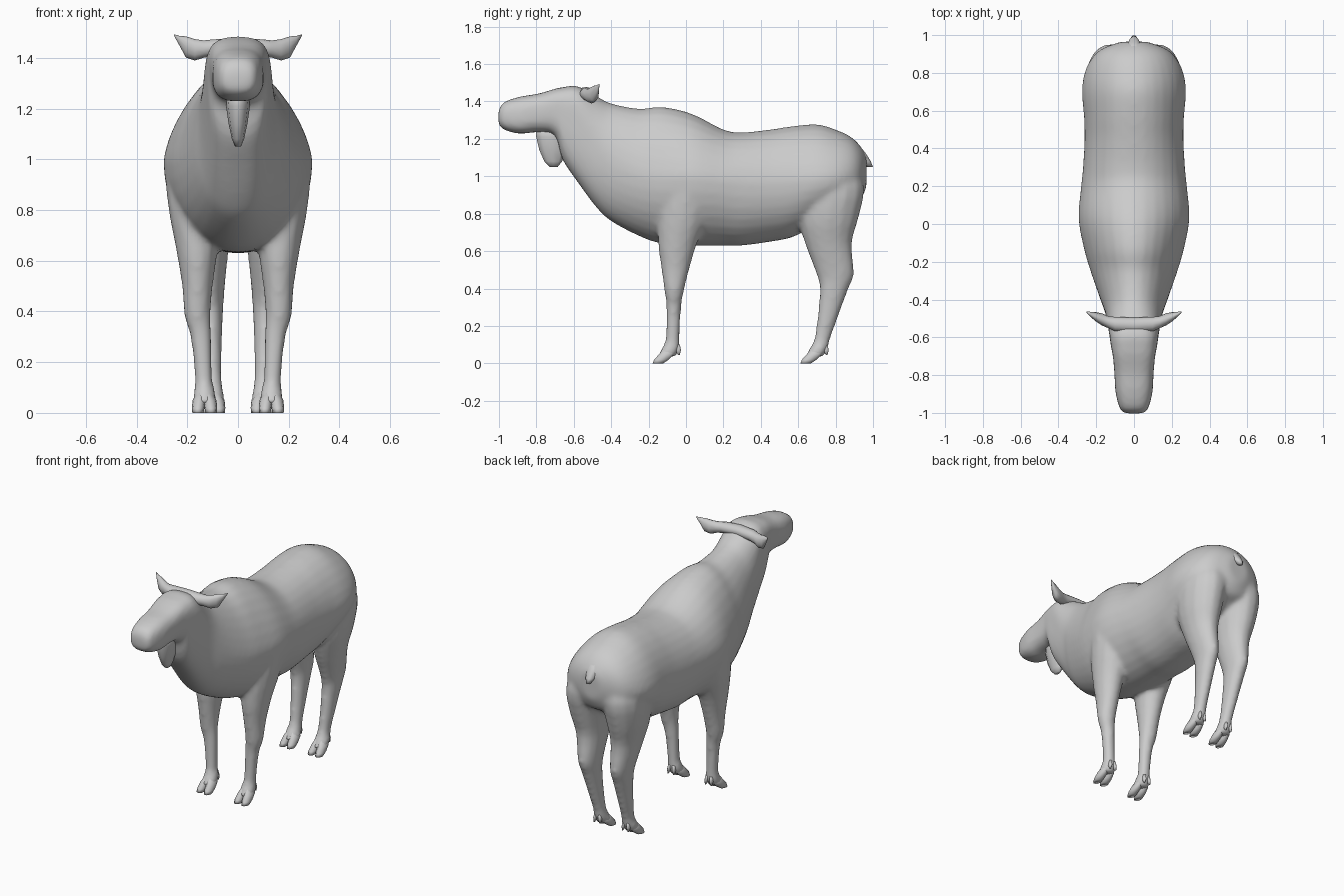
import bpy, bmesh, math

hide = bpy.data.materials.new("grey_hide")
hide.diffuse_color = (0.6, 0.6, 0.6, 1)


def skin(bm, rings):
    """Bridge rings of points into one closed tube."""
    loops = [[bm.verts.new(p) for p in r] for r in rings]
    n = len(loops[0])
    faces = []
    for a, b in zip(loops, loops[1:]):
        for i in range(n):
            j = (i + 1) % n
            faces.append(bm.faces.new((a[i], a[j], b[j], b[i])))
    faces.append(bm.faces.new(loops[0][::-1]))
    faces.append(bm.faces.new(loops[-1]))
    bmesh.ops.recalc_face_normals(bm, faces=faces)


def circle(n, power=1.0):
    for i in range(n):
        t = math.tau * i / n
        c, s = math.cos(t), math.sin(t)
        yield (math.copysign(abs(c) ** power, c), math.copysign(abs(s) ** power, s))


def smooth_rows(rows, steps=4):
    """Insert rows between the given ones with a gentle cubic blend."""
    out = []
    for i in range(len(rows) - 1):
        a, b = rows[max(i - 1, 0)], rows[i]
        c, d = rows[i + 1], rows[min(i + 2, len(rows) - 1)]
        for k in range(steps):
            t = k / steps
            out.append(tuple(
                0.5 * (2 * q + (r - p) * t + (2 * p - 5 * q + 4 * r - s) * t * t
                       + (3 * q - p - 3 * r + s) * t ** 3)
                for p, q, r, s in zip(a, b, c, d)))
    return out + [rows[-1]]


def upright(bm, rows, side=1, n=14, dx=0, dy=0):
    """Horizontal rings: z, centre x, half width, front y, back y."""
    skin(bm, [[(side * (cx + dx + rx * c), dy + (y0 + y1) / 2 + (y1 - y0) / 2 * s, z)
               for c, s in circle(n)] for z, cx, rx, y0, y1 in rows])


def finish(name, bm):
    mesh = bpy.data.meshes.new(name)
    bm.to_mesh(mesh)
    bm.free()
    for p in mesh.polygons:
        p.use_smooth = True
    mesh.materials.append(hide)
    ob = bpy.data.objects.new(name, mesh)
    bpy.context.collection.objects.link(ob)
    return ob


# Torso, neck and head: y, top, bottom, half width, widest height, roundness, back slope
torso = [
    (-1.003, 1.35, 1.28, 0.05, 1.32, 0.75, 1),
    (-0.975, 1.395, 1.25, 0.076, 1.32, 0.72, 1),
    (-0.89, 1.425, 1.228, 0.098, 1.32, 0.72, 1),
    (-0.79, 1.442, 1.236, 0.104, 1.34, 0.72, 1),
    (-0.70, 1.468, 1.215, 0.112, 1.37, 0.7, 1),
    (-0.66, 1.476, 1.09, 0.12, 1.36, 0.7, 1),
    (-0.58, 1.482, 0.97, 0.132, 1.32, 0.7, 1),
    (-0.48, 1.43, 0.835, 0.15, 1.15, 0.85, 1),
    (-0.40, 1.39, 0.76, 0.178, 1.06, 0.95, 1.1),
    (-0.25, 1.362, 0.68, 0.23, 1.0, 1, 1.25),
    (-0.13, 1.372, 0.64, 0.265, 0.99, 1, 1.35),
    (0.03, 1.335, 0.63, 0.294, 0.99, 1, 1.35),
    (0.20, 1.25, 0.63, 0.28, 0.97, 1, 1.2),
    (0.30, 1.235, 0.63, 0.27, 0.96, 0.95, 1.2),
    (0.45, 1.25, 0.65, 0.262, 0.96, 0.95, 1.25),
    (0.57, 1.268, 0.675, 0.265, 0.97, 0.95, 1.3),
    (0.70, 1.278, 0.74, 0.276, 0.98, 1, 1.3),
    (0.80, 1.25, 0.79, 0.262, 0.99, 1, 1.25),
    (0.88, 1.212, 0.84, 0.222, 1.0, 1, 1.1),
    (0.93, 1.165, 0.87, 0.165, 1.01, 1, 1),
    (0.965, 1.11, 0.94, 0.07, 1.03, 1, 1),
]
front_leg = [
    (1.08, 0.16, 0.10, -0.08, 0.12), (0.95, 0.178, 0.108, -0.12, 0.135),
    (0.80, 0.172, 0.102, -0.15, 0.125),
    (0.64, 0.162, 0.082, -0.15, 0.06), (0.50, 0.16, 0.061, -0.132, 0.018),
    (0.38, 0.16, 0.052, -0.115, -0.012), (0.30, 0.146, 0.042, -0.106, -0.025),
    (0.13, 0.135, 0.035, -0.11, -0.033), (0.08, 0.132, 0.045, -0.13, -0.033),
    (0.035, 0.132, 0.047, -0.155, -0.055),
]
hind_leg = [
    (1.10, 0.10, 0.10, 0.70, 0.90), (0.94, 0.125, 0.125, 0.62, 0.955),
    (0.78, 0.13, 0.112, 0.60, 0.925), (0.64, 0.122, 0.085, 0.635, 0.888),
    (0.48, 0.113, 0.06, 0.695, 0.90), (0.40, 0.11, 0.052, 0.714, 0.87),
    (0.26, 0.105, 0.042, 0.704, 0.818), (0.13, 0.10, 0.036, 0.685, 0.772),
    (0.08, 0.10, 0.045, 0.66, 0.76), (0.035, 0.10, 0.047, 0.635, 0.735),
]
bm = bmesh.new()
skin(bm, [[(w * c, y, zw + (top - zw) * s ** e if s > 0 else zw + (zw - bot) * s)
           for c, s in circle(32, p)]
          for y, top, bot, w, zw, p, e in smooth_rows(torso)])
for side in (-1, 1):
    upright(bm, smooth_rows(front_leg, 3), side)
    upright(bm, smooth_rows(hind_leg, 3), side)
body = finish("body_and_legs", bm)
# Fuse torso and limbs into one soft skin
fuse = body.modifiers.new("fuse", 'REMESH')
fuse.mode = 'VOXEL'
fuse.voxel_size = 0.014
fuse.use_smooth_shade = True
soft = body.modifiers.new("soften", 'SMOOTH')
soft.factor = 0.5
soft.iterations = 8

# Cloven hooves with small dewclaws
toe = [(0.085, -0.012, 0.016, 0.67, 0.735), (0.05, -0.021, 0.026, 0.645, 0.73),
       (0.02, -0.025, 0.025, 0.618, 0.70), (0.0, -0.026, 0.022, 0.61, 0.67)]
claw = [(0.10, -0.014, 0.010, 0.72, 0.758), (0.07, -0.017, 0.010, 0.73, 0.764),
        (0.045, -0.02, 0.004, 0.748, 0.757)]
for name, cx, dy in (("front_hoof", 0.132, -0.79), ("hind_hoof", 0.10, 0)):
    for side, label in ((-1, "left"), (1, "right")):
        bm = bmesh.new()
        for rows in (toe, claw):
            upright(bm, rows, side, 10, cx, dy)
            mirrored = [(z, -x, r, a, b) for z, x, r, a, b in rows]
            upright(bm, mirrored, side, 10, cx, dy)
        finish(f"{name}_{label}", bm)

# Ears joined across the poll: x, y, z, half depth, half height
ear = [(0.0, -0.535, 1.445, 0.04, 0.033), (0.10, -0.53, 1.44, 0.038, 0.033),
       (0.135, -0.52, 1.435, 0.032, 0.034), (0.17, -0.505, 1.432, 0.032, 0.042),
       (0.205, -0.49, 1.443, 0.024, 0.042), (0.23, -0.478, 1.467, 0.013, 0.02),
       (0.252, -0.465, 1.49, 0.003, 0.003)]
both = [(-r[0],) + r[1:] for r in ear[:0:-1]] + ear
bm = bmesh.new()
skin(bm, [[(x, y + ry * c, z + rz * s) for c, s in circle(12)] for x, y, z, ry, rz in both])
finish("ears", bm)

# Beard under the jaw
bm = bmesh.new()
upright(bm, [(1.27, 0, 0.04, -0.81, -0.64), (1.21, 0, 0.047, -0.805, -0.63),
             (1.14, 0, 0.037, -0.788, -0.635), (1.08, 0, 0.024, -0.76, -0.66),
             (1.05, 0, 0.012, -0.73, -0.685)], n=10)
finish("beard", bm)

# Short tail
bm = bmesh.new()
upright(bm, [(1.17, 0, 0.045, 0.86, 0.925), (1.12, 0, 0.042, 0.89, 0.965),
             (1.08, 0, 0.03, 0.93, 0.99), (1.05, 0, 0.014, 0.965, 1.0)], n=10)
finish("tail", bm)
